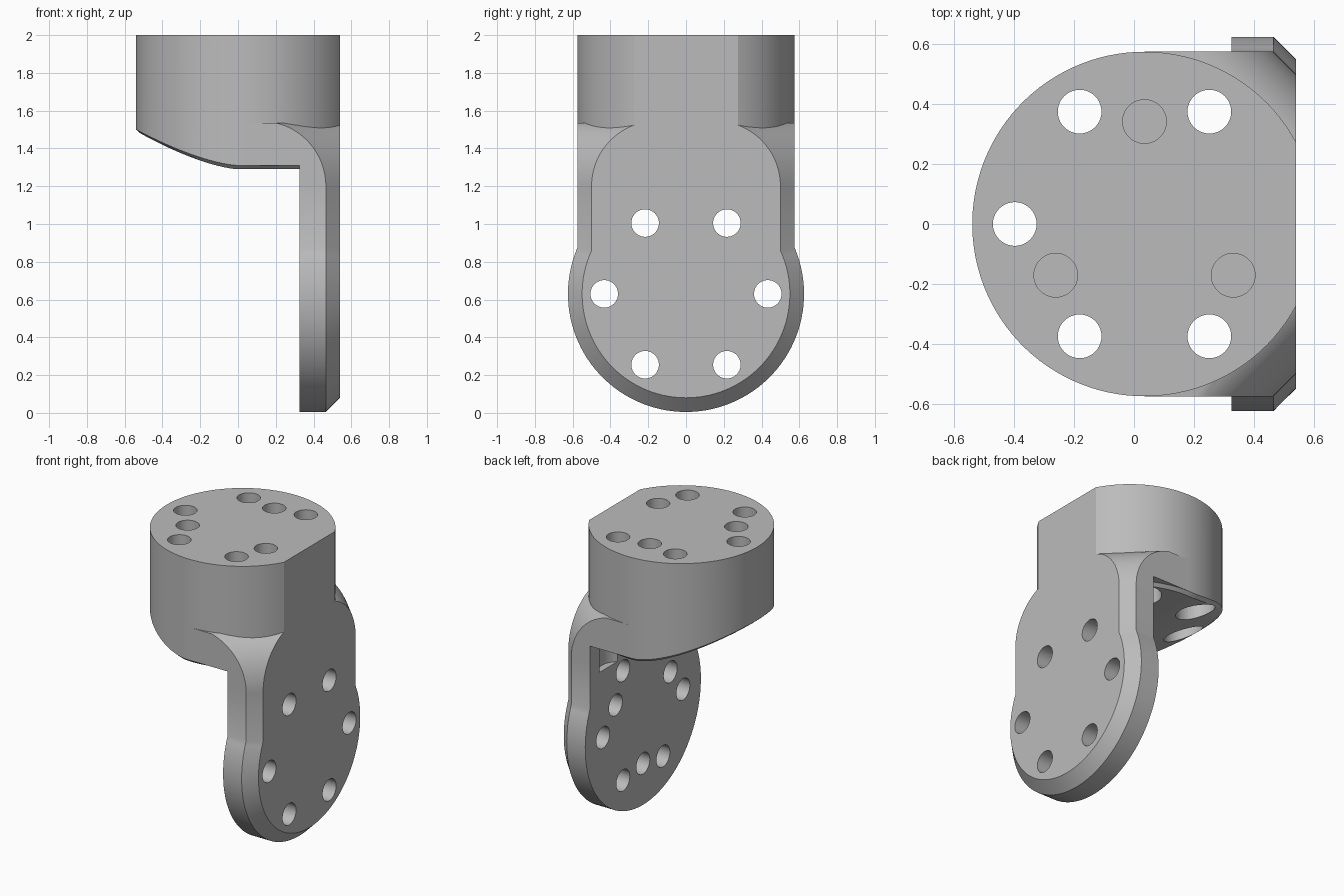
import bpy, bmesh, math
from mathutils import Matrix, Vector

cube = bpy.data.objects.get("Cube")
if cube:
    bpy.data.objects.remove(cube, do_unlink=True)

CX, R = 0.035, 0.575          # head axis and radius
FACE, INNER = 0.54, 0.325     # outer and inner faces of the arm
ARM_Z = 0.63                  # centre of the arm disc
CH = 0.075                    # arm edge chamfer
HOLE = 0.073

grey = bpy.data.materials.new("grey")
grey.use_nodes = True
colour = (0.5, 0.5, 0.5, 1)
grey.diffuse_color = colour
grey.node_tree.nodes["Principled BSDF"].inputs["Base Color"].default_value = colour


def make_object(name, bm):
    bmesh.ops.recalc_face_normals(bm, faces=bm.faces)
    mesh = bpy.data.meshes.new(name)
    bm.to_mesh(mesh)
    bm.free()
    mesh.materials.append(grey)
    ob = bpy.data.objects.new(name, mesh)
    bpy.context.collection.objects.link(ob)
    return ob


def loft(bm, rings, strip_end=False):
    """Skin a stack of closed rings and cap both ends."""
    loops = [[bm.verts.new(p) for p in ring] for ring in rings]
    n = len(loops[0])
    for a, b in zip(loops, loops[1:]):
        for i in range(n):
            j = (i + 1) % n
            bm.faces.new((a[i], a[j], b[j], b[i]))
    bm.faces.new(loops[0])
    end = loops[-1]
    if strip_end:             # mirrored ring: cap with cross strips
        for i in range(n // 2 - 1):
            bm.faces.new((end[i], end[i + 1], end[n - 2 - i], end[n - 1 - i]))
    else:
        bm.faces.new(end)


def stepped_pin(bm, steps, matrix):
    """Round cutter from (radius, height) steps."""
    turn = [2 * math.pi * i / 40 for i in range(40)]
    loft(bm, [[matrix @ Vector((r * math.cos(a), r * math.sin(a), h)) for a in turn]
              for r, h in steps])


# Head: round body with one flat side and an upswept, chamfered underside
def rim_height(x):
    return 1.31 + 0.19 * max(0, -x / 0.54) ** 1.5


half = math.acos((FACE - CX) / R)
N = 96
angles = [half + (2 * math.pi - 2 * half) * i / (N - 1) for i in range(N)]
circle = [(CX + R * math.cos(a), R * math.sin(a)) for a in angles]
bm = bmesh.new()
loft(bm, [[(x, y, 2) for x, y in circle],
          [(x, y, rim_height(x)) for x, y in circle],
          [(CX + (x - CX) * 0.96, y * 0.96, rim_height(x) - 0.02) for x, y in circle]],
     strip_end=True)
head = make_object("head", bm)

# Shoulder: arm corners sweeping back into the round head
def section(z, back):
    sweep = 0.345
    c = CH + sweep - math.sqrt(sweep ** 2 - (z - 1.2) ** 2)
    side = [(back, R, z), (FACE - c, R, z), (FACE, R - c, z)]
    return side + [(x, -y, z) for x, y, z in reversed(side)]


bm = bmesh.new()
levels = [1.31 + 0.225 * i / 20 for i in range(21)]
loft(bm, [section(1.2 + 0.11 * i / 6, INNER) for i in range(7)]
     + [section(z, CX) for z in levels])
shoulder = make_object("shoulder", bm)

# Arm: hanging plate with a disc end and chamfered outer edge
def arm_outline(x, inset):
    w, r = R - inset, 0.625 - inset
    start = math.acos(w / r)
    sweep = math.pi + 2 * start
    arc = [start - sweep * i / 72 for i in range(73)]
    return ([(x, w, 1.2)]
            + [(x, r * math.cos(a), ARM_Z + r * math.sin(a)) for a in arc]
            + [(x, -w, 1.2)])


bm = bmesh.new()
loft(bm, [arm_outline(INNER, 0), arm_outline(FACE - CH, 0), arm_outline(FACE, CH)])
arm = make_object("arm", bm)

# Hole cutters: bolt circle with counterbores, and blind dowel holes
bm = bmesh.new()
to_x = Matrix.Rotation(math.pi / 2, 4, 'Y')
for k in range(6):
    a = math.radians(60 * k)
    if k:
        stepped_pin(bm, [(0.122, 1.09), (0.122, 1.6), (HOLE, 1.6), (HOLE, 2.1)],
                    Matrix.Translation((CX + 0.433 * math.cos(a), 0.433 * math.sin(a), 0)))
    stepped_pin(bm, [(HOLE, 0.2), (HOLE, 0.7)],
                Matrix.Translation((0, 0.433 * math.cos(a), ARM_Z + 0.433 * math.sin(a))) @ to_x)
for k in range(3):
    a = math.radians(90 + 120 * k)
    stepped_pin(bm, [(HOLE, 1.82), (HOLE, 2.1)],
                Matrix.Translation((CX + 0.342 * math.cos(a), 0.342 * math.sin(a), 0)))
    a += math.pi
    stepped_pin(bm, [(HOLE, 0.2), (HOLE, 0.44)],
                Matrix.Translation((0, 0.342 * math.cos(a), ARM_Z + 0.342 * math.sin(a))) @ to_x)
cutter = make_object("hole_cutter", bm)
cutter.hide_render = True

# Cut the holes and shade
for ob in (head, shoulder, arm):
    mod = ob.modifiers.new("holes", 'BOOLEAN')
    mod.operation = 'DIFFERENCE'
    mod.solver = 'EXACT'
    mod.object = cutter
    bpy.ops.object.select_all(action='DESELECT')
    ob.select_set(True)
    bpy.context.view_layer.objects.active = ob
    bpy.ops.object.modifier_apply(modifier=mod.name)
    bpy.ops.object.shade_smooth_by_angle(angle=math.radians(25))
bpy.data.objects.remove(cutter, do_unlink=True)
